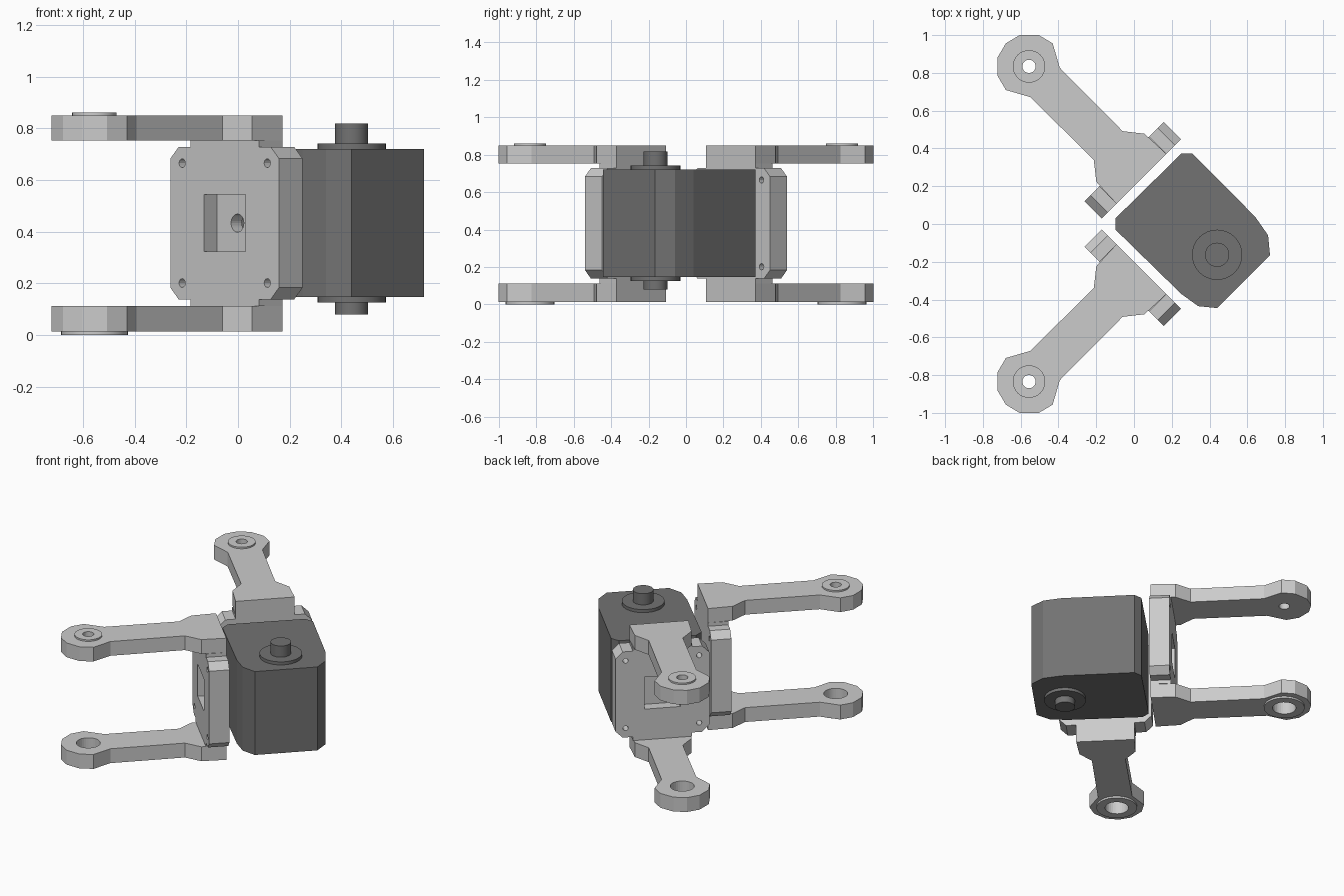
import bpy, bmesh, math
from mathutils import Matrix

if "Cube" in bpy.data.objects:
    bpy.data.objects.remove(bpy.data.objects["Cube"])

UC, ZC, HUB = 0.197, 0.433, 0.983      # bracket centre line, mid height, hub distance
ALONG_Y = Matrix(((1, 0, 0), (0, 0, 1), (0, 1, 0))).to_4x4()   # profile (x,z) pushed along y


def prism(name, pts, lo, hi, along_y=False):
    """Extrude a flat profile between lo and hi, along z or along y."""
    bm = bmesh.new()
    bottom = bm.faces.new([bm.verts.new((x, y, lo)) for x, y in pts])
    ext = bmesh.ops.extrude_face_region(bm, geom=[bottom])
    for v in ext['geom']:
        if isinstance(v, bmesh.types.BMVert):
            v.co.z = hi
    if along_y:
        bm.transform(ALONG_Y)
    bmesh.ops.recalc_face_normals(bm, faces=bm.faces[:])
    me = bpy.data.meshes.new(name)
    bm.to_mesh(me)
    bm.free()
    ob = bpy.data.objects.new(name, me)
    bpy.context.collection.objects.link(ob)
    return ob


def ring_pts(cx, cy, r, n=32):
    return [(cx + r * math.cos(2 * math.pi * i / n), cy + r * math.sin(2 * math.pi * i / n))
            for i in range(n)]


def rect(cx, cy, hx, hy):
    return [(cx - hx, cy - hy), (cx + hx, cy - hy), (cx + hx, cy + hy), (cx - hx, cy + hy)]


def cut(ob, cutters):
    """Subtract the cutters, bake the result and remove them."""
    for c in cutters:
        m = ob.modifiers.new("cut", 'BOOLEAN')
        m.operation, m.object, m.solver = 'DIFFERENCE', c, 'EXACT'
    bpy.context.view_layer.update()
    me = bpy.data.meshes.new_from_object(ob.evaluated_get(bpy.context.evaluated_depsgraph_get()))
    ob.modifiers.clear()
    ob.data = me
    for c in cutters:
        bpy.data.objects.remove(c)


def smooth(ob):
    bpy.ops.object.select_all(action='DESELECT')
    ob.select_set(True)
    bpy.context.view_layer.objects.active = ob
    bpy.ops.object.shade_smooth_by_angle(angle=math.radians(20))


parts = []

# Mounting plate: octagon with a recess, a centre hole and four screw holes
w, h, c = 0.297, 0.295, 0.045
octagon = [(UC + x, ZC + z) for x, z in
           ((-w, -h + c), (-w + c, -h), (w - c, -h), (w, -h + c),
            (w, h - c), (w - c, h), (-w + c, h), (-w, h - c))]
plate = prism("mounting_plate", octagon, 0.141, 0.27, True)
cutters = [prism("recess_cutter", rect(UC, ZC, 0.113, 0.11), 0.2, 0.4, True),
           prism("hole_cutter", ring_pts(UC, ZC, 0.035, 24), 0.0, 0.3, True)]
for sx in (-1, 1):
    for sz in (-1, 1):
        cutters.append(prism("screw_cutter", ring_pts(UC + sx * 0.233, ZC + sz * 0.232, 0.017, 12),
                             0.0, 0.4, True))
cut(plate, cutters)
parts.append(plate)

# Arms: half outline (half width, distance) mirrored about the centre line
half = [(0.187, 0.141), (0.18, 0.299), (0.108, 0.39), (0.11, 0.863),
        (0.175, 0.981), (0.153, 1.066), (0.083, 1.135)]
outline = [(UC + a, b) for a, b in half] + [(UC, 1.156)] + [(UC - a, b) for a, b in reversed(half)]
for side, z0, z1, d0, d1, disc_r, hole_r, n0, n1 in (
        ("upper", 0.752, 0.85, 0.85, 0.861, 0.086, 0.035, 0.72, 0.752),
        ("lower", 0.013, 0.112, 0.0, 0.013, 0.13, 0.075, 0.112, 0.145)):
    arm = prism(side + "_arm", outline, z0, z1)
    rim = prism(side + "_hub_rim", ring_pts(UC, HUB, disc_r), d0, d1)
    for ob in (arm, rim):
        cut(ob, [prism("bore_cutter", ring_pts(UC, HUB, hole_r), -0.1, 1.0)])
    # Neck joining the plate to the arm
    neck = prism(side + "_neck", rect(UC, 0.2055, 0.187, 0.0645), n0, n1)
    parts += [arm, rim, neck]

# Turn the bracket into place, then mirror it across y
for ob in parts:
    ob.data.transform(Matrix.Rotation(math.radians(45), 4, 'Z'))
    twin = bpy.data.objects.new("front_" + ob.name, ob.data.copy())
    twin.data.transform(Matrix.Scale(-1, 4, (0, 1, 0)))
    twin.data.flip_normals()
    bpy.context.collection.objects.link(twin)
    ob.name = "back_" + ob.name
    if "rim" in ob.name:
        smooth(ob)
        smooth(twin)

# Motor body
dark = bpy.data.materials.new("dark_grey")
dark.diffuse_color = (0.17, 0.17, 0.17, 1)
dark.use_nodes = True
dark.node_tree.nodes["Principled BSDF"].inputs["Base Color"].default_value = dark.diffuse_color
body = prism("motor_body",
             [(-0.098, 0.03), (-0.098, -0.03), (0.25, -0.37), (0.34, -0.435), (0.44, -0.445),
              (0.72, -0.165), (0.71, -0.06), (0.64, 0.04), (0.31, 0.372), (0.25, 0.372)],
             0.146, 0.72)
body.data.materials.append(dark)

# Shaft and flange on the top and bottom of the motor
for name, r, levels in (("flange", 0.133, (0.72, 0.741, 0.125, 0.146)),
                        ("shaft", 0.064, (0.741, 0.818, 0.08, 0.125))):
    for side, k in (("top", 0), ("bottom", 2)):
        ob = prism(side + "_" + name, ring_pts(0.44, -0.163, r), levels[k], levels[k + 1])
        ob.data.materials.append(dark)
        smooth(ob)
